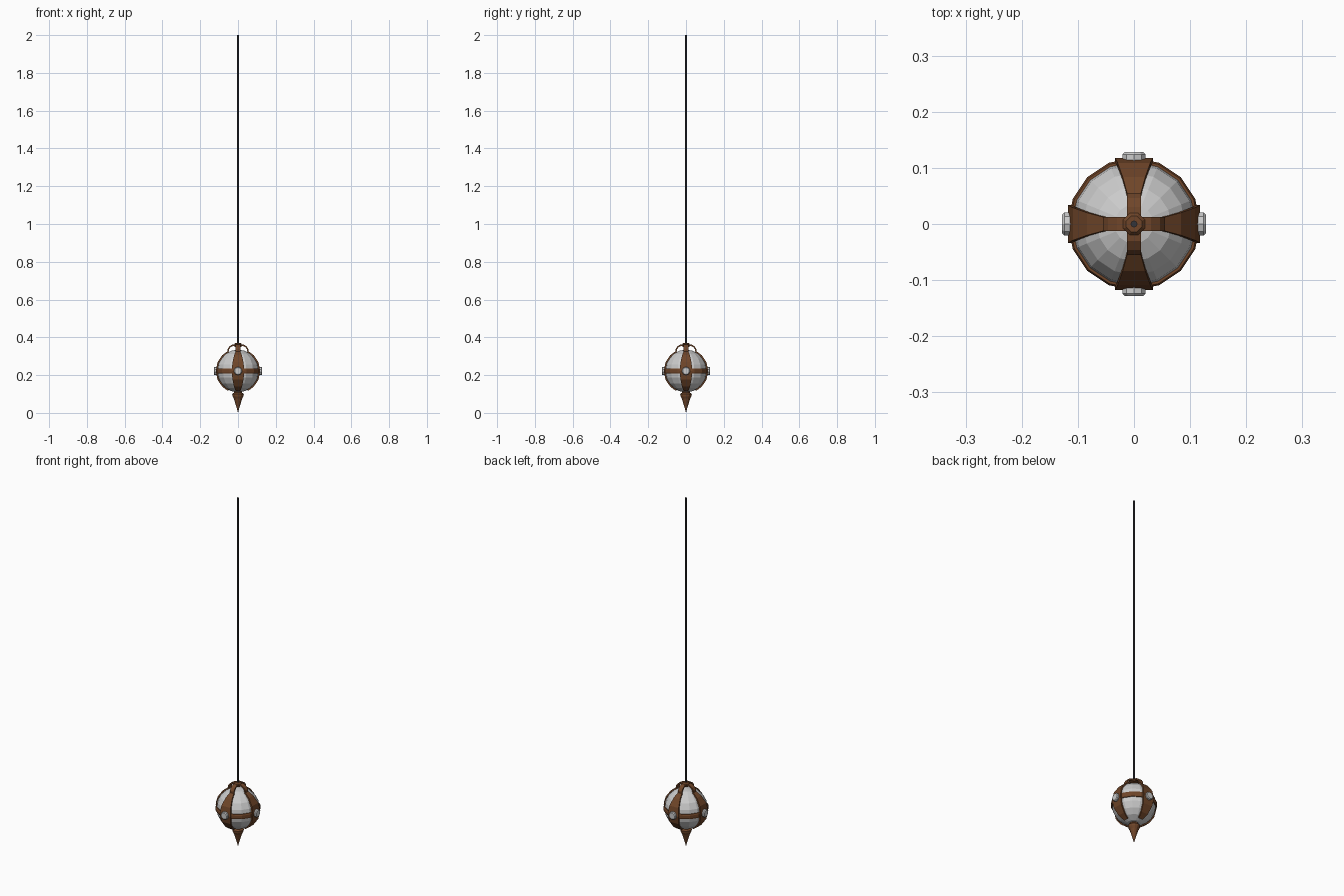
import bpy, bmesh
from math import sin, cos, pi, radians
from mathutils import Matrix, Vector

if "Cube" in bpy.data.objects:
    bpy.data.objects.remove(bpy.data.objects["Cube"])

CZ = 0.222  # globe centre height


def material(name, rgb):
    m = bpy.data.materials.new(name)
    m.diffuse_color = (*rgb, 1)
    m.use_nodes = True
    m.node_tree.nodes["Principled BSDF"].inputs["Base Color"].default_value = m.diffuse_color
    return m


WOOD = material("brown", (0.16, 0.06, 0.022))
DARK = material("dark_grey", (0.035, 0.035, 0.04))


def make(name, bm, mat=None):
    bmesh.ops.recalc_face_normals(bm, faces=bm.faces)
    me = bpy.data.meshes.new(name)
    bm.to_mesh(me)
    bm.free()
    ob = bpy.data.objects.new(name, me)
    bpy.context.collection.objects.link(ob)
    if mat:
        me.materials.append(mat)
    return ob


def lathe(name, profile, sides, mat=None, closed=False, matrix=None):
    bm = bmesh.new()
    vs = [bm.verts.new((r, 0, z)) for r, z in profile]
    es = [bm.edges.new(p) for p in zip(vs, vs[1:])]
    if closed:
        es.append(bm.edges.new((vs[-1], vs[0])))
    bmesh.ops.spin(bm, geom=vs + es, cent=(0, 0, 0), axis=(0, 0, 1),
                   angle=2 * pi, steps=sides, use_duplicate=False)
    bmesh.ops.remove_doubles(bm, verts=bm.verts, dist=1e-5)
    if matrix:
        bm.transform(matrix)
    return make(name, bm, mat)


# Faceted globe
bm = bmesh.new()
bmesh.ops.create_uvsphere(bm, u_segments=16, v_segments=10, radius=0.1125)
bm.transform(Matrix.Translation((0, 0, CZ)))
make("globe", bm)

# Equator band
lathe("equator_band", [(0.108, CZ - 0.014), (0.115, CZ - 0.014), (0.118, CZ - 0.007),
                       (0.118, CZ + 0.007), (0.115, CZ + 0.014), (0.108, CZ + 0.014)],
      16, WOOD, closed=True)

# Strap path: (radius, height, half width), top loop then down the globe
path = [(0.012, 0.364, 0.0125), (0.03, 0.362, 0.0125), (0.046, 0.352, 0.0125),
        (0.055, 0.338, 0.0125)]
for deg, w in [(28, 0.0125), (45, 0.02), (67, 0.029), (90, 0.034),
               (113, 0.029), (135, 0.021), (153, 0.013)]:
    a = radians(deg)
    path.append((0.118 * sin(a), CZ + 0.118 * cos(a), w))

for i, side in enumerate(("right", "back", "left", "front")):
    turn = Matrix.Rotation(i * pi / 2, 4, 'Z')
    # Strap with thickness running inward
    bm = bmesh.new()
    rows = []
    for k, (r, z, w) in enumerate(path):
        a, b = path[max(k - 1, 0)], path[min(k + 1, len(path) - 1)]
        n = Vector((a[1] - b[1], 0, b[0] - a[0])).normalized() * 0.008
        rows.append([bm.verts.new(Vector(c)) for c in
                     ((r, -w, z), (r, w, z), (r - n.x, w, z - n.z), (r - n.x, -w, z - n.z))])
    for p, q in zip(rows, rows[1:]):
        for j in range(4):
            bm.faces.new((p[j], p[(j + 1) % 4], q[(j + 1) % 4], q[j]))
    bm.faces.new(rows[0])
    bm.faces.new(rows[-1])
    bm.transform(turn)
    make("strap_" + side, bm, WOOD)
    # Round stud on the strap
    lathe("stud_" + side, [(0, 0.11), (0.022, 0.11), (0.022, 0.124), (0.018, 0.128), (0, 0.128)],
          10, matrix=turn @ Matrix.Translation((0, 0, CZ)) @ Matrix.Rotation(pi / 2, 4, 'Y'))

# Hub joining the straps
lathe("top_hub", [(0, 0.35), (0.021, 0.35), (0.021, 0.364), (0.015, 0.37), (0, 0.37)], 8, WOOD,
      matrix=Matrix.Rotation(pi / 8, 4, 'Z'))

# Pointed finial
lathe("finial", [(0, 0), (0.005, 0.02), (0.022, 0.075), (0.029, 0.088), (0.031, 0.1),
                 (0.022, 0.107), (0.022, 0.122), (0, 0.122)], 12, WOOD)

# Hanging cable
lathe("cable", [(0, 0.36), (0.006, 0.36), (0.006, 2.0), (0, 2.0)], 8, DARK)
